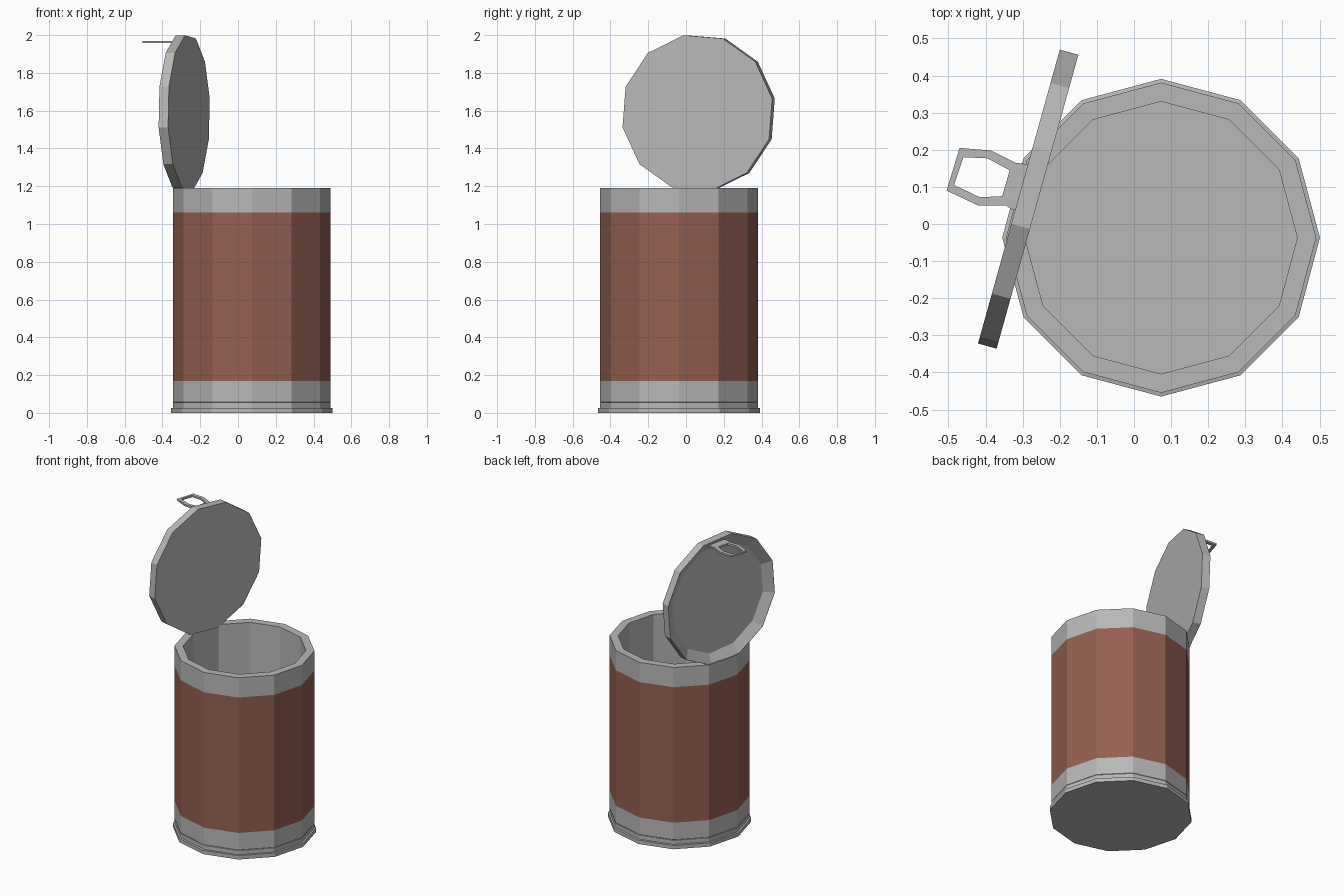
import bpy, bmesh
from math import cos, sin, radians, pi
from mathutils import Matrix, Vector

if "Cube" in bpy.data.objects:
    bpy.data.objects.remove(bpy.data.objects["Cube"])

SIDES = 12


def finish(name, bm, mats=()):
    bmesh.ops.recalc_face_normals(bm, faces=bm.faces[:])
    me = bpy.data.meshes.new(name)
    bm.to_mesh(me)
    bm.free()
    for m in mats:
        me.materials.append(m)
    ob = bpy.data.objects.new(name, me)
    bpy.context.collection.objects.link(ob)
    return ob


def lathe(name, profile, offset=0.0, mats=(), coloured=()):
    """Revolve (radius, z) points; the first and last rings are capped."""
    bm = bmesh.new()
    rings = []
    for r, z in profile:
        rings.append([bm.verts.new((r * cos(offset + 2 * pi * i / SIDES),
                                    r * sin(offset + 2 * pi * i / SIDES), z))
                      for i in range(SIDES)])
    bm.faces.new(rings[0])
    bm.faces.new(rings[-1])
    for k, (a, b) in enumerate(zip(rings, rings[1:])):
        for i in range(SIDES):
            j = (i + 1) % SIDES
            f = bm.faces.new((a[i], a[j], b[j], b[i]))
            f.material_index = 1 if k in coloured else 0
    return finish(name, bm, mats)


metal = bpy.data.materials.new("metal")
metal.diffuse_color = (0.48, 0.48, 0.48, 1)
metal.use_nodes = True
metal.node_tree.nodes["Principled BSDF"].inputs["Base Color"].default_value = metal.diffuse_color
label = bpy.data.materials.new("label_paint")
label.diffuse_color = (0.30, 0.115, 0.083, 1)
label.use_nodes = True
label.node_tree.nodes["Principled BSDF"].inputs["Base Color"].default_value = label.diffuse_color

# Open can: foot rim, groove, painted label band, top band, hollow inside
R = 0.418
can = lathe("can_body", [(0.428, 0), (0.428, 0.025), (R, 0.027), (R, 0.054),
                         (R - 0.002, 0.056), (R, 0.058), (R, 0.17), (R, 1.06),
                         (R, 1.19), (0.367, 1.19), (0.367, 0.06)],
            mats=(metal, label), coloured=(6,))
can.location = (0.073, -0.037, 0)

# Opened lid standing upright on the rim, dished on its outer side
lid = lathe("lid", [(0.418, 0), (0.418, 0.052), (0.413, 0.052), (0.355, 0.015)],
            offset=radians(19.5), mats=(metal,))
u = Vector((-0.268, -0.963, 0)).normalized()
up = Vector((0, 0, 1))
rot = Matrix((u, up, u.cross(up))).transposed().to_4x4()
lid.matrix_world = Matrix.Translation((-0.26, 0.06, 1.588)) @ rot

# Pull tab: thin hexagonal ring near the top of the lid
outer = [(-0.47, 0.205), (-0.505, 0.09), (-0.42, 0.05),
         (-0.33, 0.05), (-0.30, 0.155), (-0.385, 0.198)]
inner = [(-0.46, 0.18), (-0.485, 0.105), (-0.415, 0.072),
         (-0.355, 0.075), (-0.335, 0.145), (-0.395, 0.177)]
# Foot joining the ring to the lid
foot = [(-0.345, 0.05), (-0.33, 0.04), (-0.285, 0.03),
        (-0.25, 0.155), (-0.295, 0.162), (-0.32, 0.165)]
Z0, Z1 = 1.957, 1.969

bm = bmesh.new()
loops = [[bm.verts.new((x, y, z)) for x, y in pts]
         for pts, z in ((outer, Z0), (outer, Z1), (inner, Z1), (inner, Z0))]
for a, b in zip(loops, loops[1:] + loops[:1]):
    for i in range(6):
        j = (i + 1) % 6
        bm.faces.new((a[i], a[j], b[j], b[i]))
finish("pull_tab", bm, (metal,))

bm = bmesh.new()
lo, hi = [[bm.verts.new((x, y, z)) for x, y in foot]
          for z in (Z0 + 0.001, Z1 - 0.001)]
bm.faces.new(lo)
bm.faces.new(hi)
for i in range(6):
    j = (i + 1) % 6
    bm.faces.new((lo[i], lo[j], hi[j], hi[i]))
finish("pull_tab_foot", bm, (metal,))
